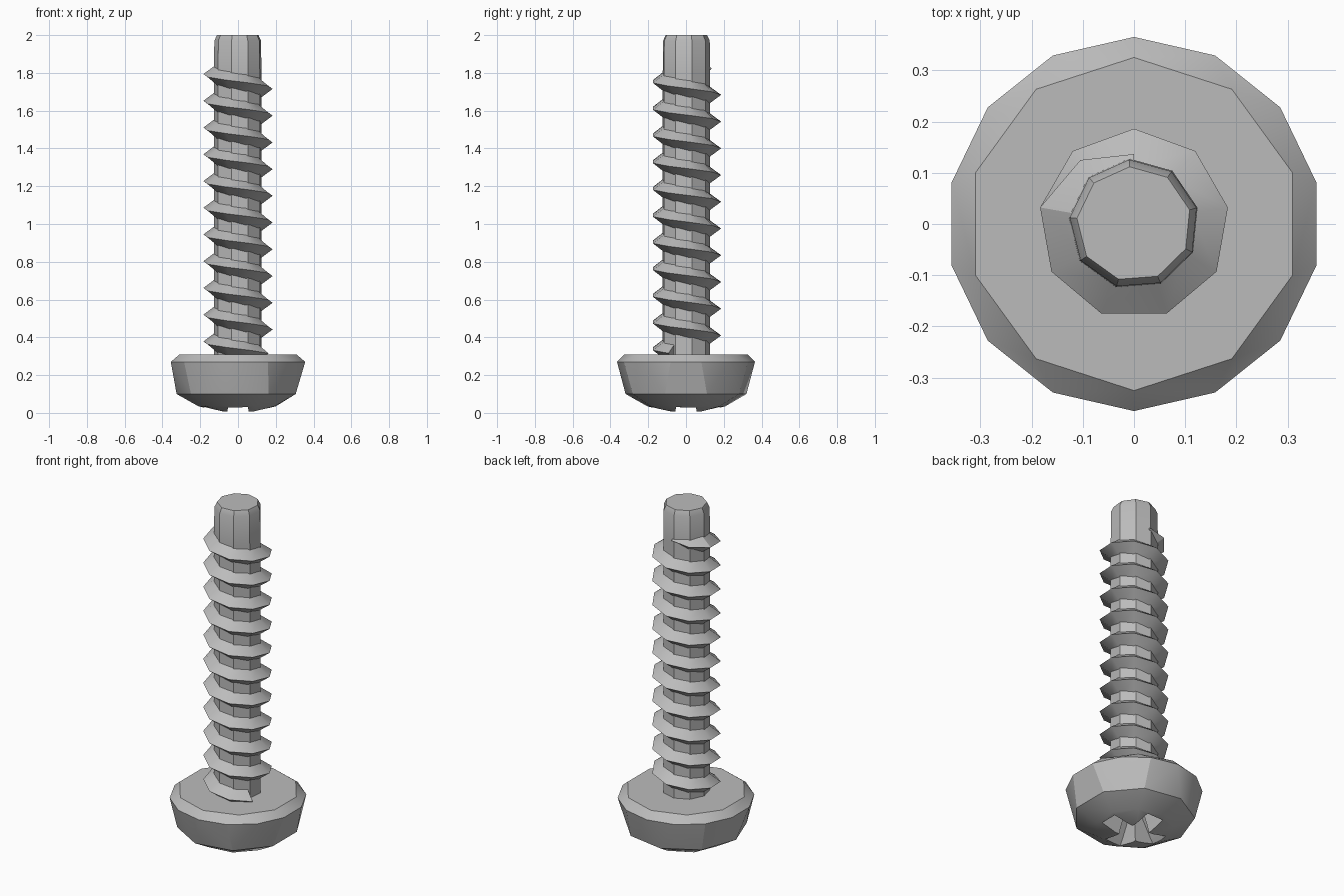
import bpy, bmesh
from math import sin, cos, pi, tau, radians

cube = bpy.data.objects.get("Cube")
if cube:
    bpy.data.objects.remove(cube)

steel = bpy.data.materials.new("grey_steel")
steel.use_nodes = True
steel.diffuse_color = (0.5, 0.5, 0.5, 1)
steel.node_tree.nodes["Principled BSDF"].inputs["Base Color"].default_value = (0.5, 0.5, 0.5, 1)


def finish(name, bm, smooth=None):
    bmesh.ops.recalc_face_normals(bm, faces=bm.faces)
    mesh = bpy.data.meshes.new(name)
    bm.to_mesh(mesh)
    bm.free()
    mesh.materials.append(steel)
    obj = bpy.data.objects.new(name, mesh)
    bpy.context.collection.objects.link(obj)
    if smooth:
        bpy.ops.object.select_all(action="DESELECT")
        obj.select_set(True)
        bpy.context.view_layer.objects.active = obj
        bpy.ops.object.shade_smooth_by_angle(angle=radians(smooth))
    return obj


def ring(bm, radius, z, sides, turn=0.0):
    return [bm.verts.new((radius * cos(turn + tau * i / sides),
                          radius * sin(turn + tau * i / sides), z))
            for i in range(sides)]


def bridge(bm, a, b):
    n = len(a)
    for i in range(n):
        bm.faces.new((a[i], a[(i + 1) % n], b[(i + 1) % n], b[i]))


def loft(bm, rings):
    for a, b in zip(rings, rings[1:]):
        bridge(bm, a, b)
    bm.faces.new(rings[0][::-1])
    bm.faces.new(rings[-1])


# Faceted pan head: hull around a few coarse rings
bm = bmesh.new()
ring(bm, 0.325, 0.31, 10, pi / 2)
ring(bm, 0.365, 0.27, 14, pi / 2)
ring(bm, 0.325, 0.10, 9, pi)
ring(bm, 0.21, 0.035, 9, 0.3)
ring(bm, 0.10, 0.008, 8, 0.2)
hull = bmesh.ops.convex_hull(bm, input=bm.verts)
bmesh.ops.delete(bm, geom=list({v for v in hull["geom_interior"] + hull["geom_unused"]
                                if isinstance(v, bmesh.types.BMVert)}), context="VERTS")
bmesh.ops.dissolve_limit(bm, angle_limit=radians(2), verts=bm.verts, edges=bm.edges)
head = finish("head", bm, 25)

# Tapered cross recess in the underside
for name, turned in (("recess_cutter_x", False), ("recess_cutter_y", True)):
    bm = bmesh.new()
    rings = []
    for z, length, width in ((-0.02, 0.22, 0.06), (0.05, 0.16, 0.05), (0.19, 0.05, 0.025)):
        corners = [(-length, -width), (length, -width), (length, width), (-length, width)]
        rings.append([bm.verts.new((-y, x, z) if turned else (x, y, z)) for x, y in corners])
    loft(bm, rings)
    cutter = finish(name, bm)
    cutter.hide_render = True
    cutter.hide_viewport = True
    cutter.display_type = "WIRE"
    cut = head.modifiers.new(name, "BOOLEAN")
    cut.operation = "DIFFERENCE"
    cut.solver = "EXACT"
    cut.object = cutter

# Shank with a chamfered tip
bm = bmesh.new()
loft(bm, [ring(bm, 0.128, 0.28, 9, 0.25), ring(bm, 0.128, 1.8, 9, 0.25),
          ring(bm, 0.126, 1.97, 9, 0.25), ring(bm, 0.112, 2.0, 9, 0.25)])
finish("shank", bm, 25)

# Helical thread with a triangular section, running down into the head
PITCH, TOP, TURNS, PER_TURN = 0.1415, 1.825, 10.75, 9
bm = bmesh.new()
sections = []
steps = int(TURNS * PER_TURN)
for i in range(steps + 1):
    turn = i / PER_TURN
    angle = pi / 2 + tau * turn
    z = TOP - PITCH * turn
    grow = min(1.0, 0.25 + i * 0.4)
    crest = 0.12 + 0.066 * grow
    half = 0.052 * grow
    sections.append([bm.verts.new((r * cos(angle), r * sin(angle), z + dz))
                     for r, dz in ((0.115, -half), (crest, 0), (0.115, half))])
loft(bm, sections)
finish("thread", bm, 25)
